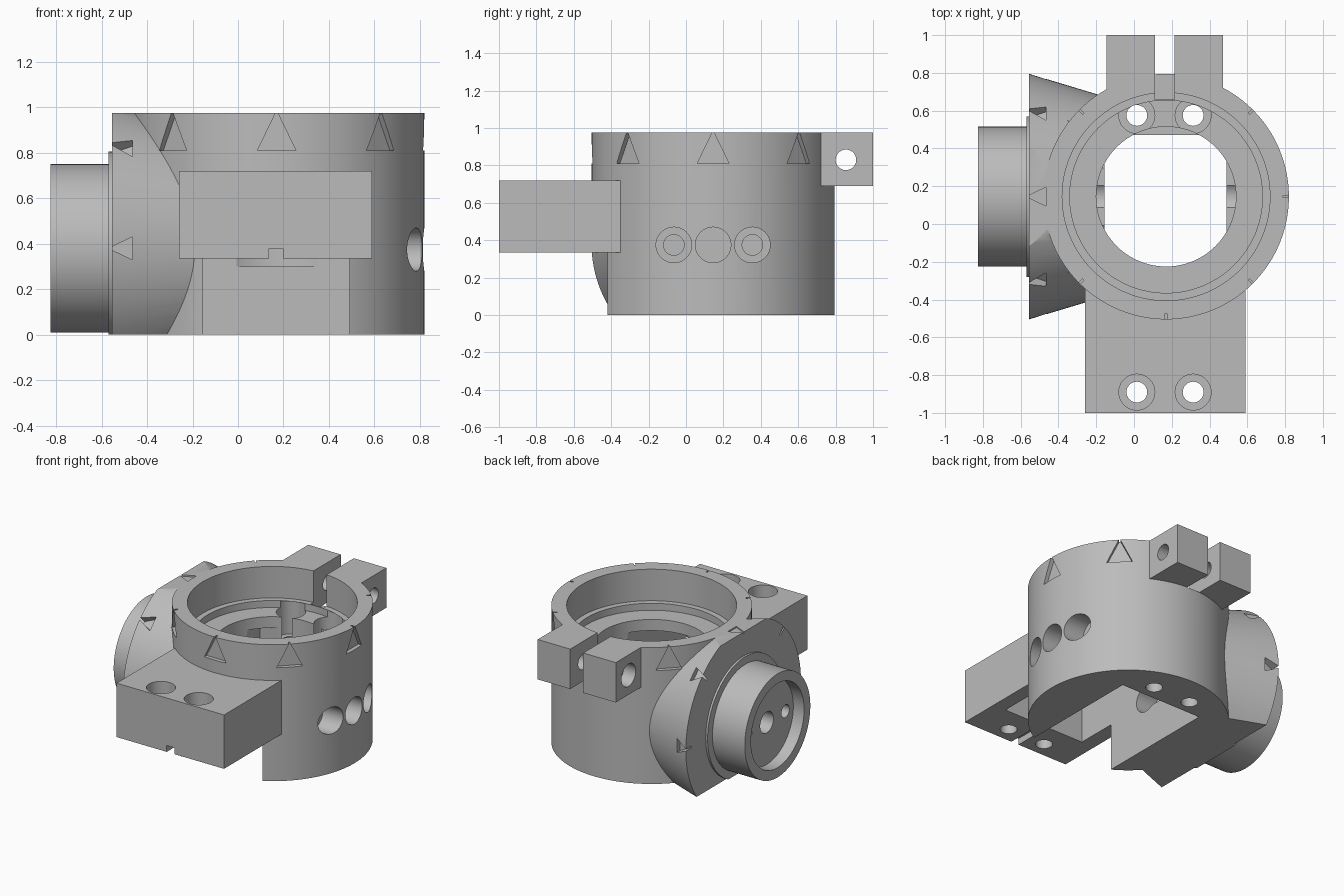
import bpy, bmesh
from math import radians, pi
from mathutils import Matrix, Vector

old = bpy.data.objects.get("Cube")
if old:
    bpy.data.objects.remove(old, do_unlink=True)

CX, CY = 0.17, 0.145      # main ring axis
BZ = 0.38                 # side boss axis height
TOP = 0.975

grey = bpy.data.materials.new("machined grey")
grey.use_nodes = True
colour = (0.5, 0.5, 0.5, 1)
grey.diffuse_color = colour
grey.node_tree.nodes["Principled BSDF"].inputs["Base Color"].default_value = colour


def make(name, bm):
    bmesh.ops.recalc_face_normals(bm, faces=bm.faces[:])
    mesh = bpy.data.meshes.new(name)
    bm.to_mesh(mesh)
    bm.free()
    mesh.materials.append(grey)
    obj = bpy.data.objects.new(name, mesh)
    bpy.context.collection.objects.link(obj)
    return obj


def box(name, x0, x1, y0, y1, z0, z1):
    bm = bmesh.new()
    size = Matrix.Diagonal((x1 - x0, y1 - y0, z1 - z0, 1))
    mid = Matrix.Translation(((x0 + x1) / 2, (y0 + y1) / 2, (z0 + z1) / 2))
    bmesh.ops.create_cube(bm, size=1, matrix=mid @ size)
    return make(name, bm)


def rod(name, axis, start, end, a, b, r, r_end=None, segments=48):
    """Cylinder or cone along x (a, b = y, z) or along z (a, b = x, y)."""
    bm = bmesh.new()
    middle = (start + end) / 2
    if axis == "x":
        place = Matrix.Translation((middle, a, b)) @ Matrix.Rotation(pi / 2, 4, "Y")
    else:
        place = Matrix.Translation((a, b, middle))
    bmesh.ops.create_cone(bm, cap_ends=True, segments=segments, radius1=r,
                          radius2=r if r_end is None else r_end,
                          depth=end - start, matrix=place)
    return make(name, bm)


def wedge(name, points, push, place):
    """Triangular prism made by pushing a triangle along a vector."""
    bm = bmesh.new()
    face = bm.faces.new([bm.verts.new(p) for p in points])
    moved = bmesh.ops.extrude_face_region(bm, geom=[face])["geom"]
    verts = [g for g in moved if isinstance(g, bmesh.types.BMVert)]
    bmesh.ops.translate(bm, verts=verts, vec=Vector(push))
    bmesh.ops.transform(bm, matrix=place, verts=bm.verts[:])
    return make(name, bm)


def combine(target, tool, operation):
    tool.hide_render = True
    mod = target.modifiers.new(operation.lower(), "BOOLEAN")
    mod.operation = operation
    mod.solver = "EXACT"
    mod.object = tool
    bpy.context.view_layer.update()
    graph = bpy.context.evaluated_depsgraph_get()
    result = bpy.data.meshes.new_from_object(target.evaluated_get(graph))
    target.modifiers.clear()
    target.data = result
    bpy.data.objects.remove(tool, do_unlink=True)


# Main ring
body = rod("clamp_ring_body", "z", 0, TOP, CX, CY, 0.65, segments=128)

# Side boss: tapered flange trimmed to the ring height, collar and spigot
flange = rod("flange", "x", -0.555, 0, CY, BZ, 0.65, 0.483, segments=128)
combine(flange, rod("collar", "x", -0.57, -0.5, CY, BZ, 0.425, segments=96), "UNION")
combine(flange, box("trim", -1, 1, -1, 1, 0, TOP), "INTERSECT")
combine(body, flange, "UNION")
combine(body, rod("spigot", "x", -0.825, -0.4, CY, BZ, 0.37, segments=96), "UNION")

# Front arm and the two rear clamp lugs
combine(body, box("arm", -0.26, 0.59, -1, 0, 0.335, 0.72), "UNION")
for x0, x1 in ((-0.145, 0.112), (0.215, 0.472)):
    combine(body, box("lug", x0, x1, 0.64, 1, 0.69, TOP), "UNION")

cutters = []

# Stepped bore and round opening in the floor
for z0, r in ((0.75, 0.55), (0.70, 0.51), (0.3, 0.37)):
    cutters.append(rod("bore", "z", z0, 1.2, CX, CY, r, segments=128))

# Underside channel, open at the front below the arm, and the arm key groove
cutters.append(box("channel", -0.155, 0.49, -0.71, 0.47, -0.1, 0.62))
cutters.append(box("key_groove", 0.137, 0.197, -1.1, -0.6, 0.2, 0.38))

# Clamp split
cutters.append(box("split", 0.112, 0.215, 0.66, 1.1, 0.69, 1.2))

# Counterbored vertical bolt holes in the floor and in the arm
for x in (0.015, 0.313):
    for y, seat, top in ((0.575, 0.5, 0.749), (-0.89, 0.52, 0.9)):
        cutters.append(rod("bolt_hole", "z", -0.1, 0.9, x, y, 0.055))
        cutters.append(rod("bolt_seat", "z", seat, top, x, y, 0.095))

# Clamp screw hole
cutters.append(rod("screw_hole", "x", -0.3, 0.7, 0.855, 0.83, 0.055))
cutters.append(rod("screw_seat", "x", -0.3, -0.05, 0.855, 0.83, 0.08))

# Side access holes and the matching blind holes on the far channel wall
for offset in (-0.21, 0, 0.21):
    y = CY + offset
    cutters.append(rod("access_hole", "x", 0.65 if offset else 0.3, 1, y, BZ - 0.005, 0.095))
    cutters.append(rod("far_hole", "x", -0.35, 0, y, BZ - 0.005, 0.095))
    if offset:
        cutters.append(rod("pin_hole", "x", 0.3, 0.9, y, BZ - 0.005, 0.055))

# Spigot recess with its blind holes
cutters.append(rod("recess", "x", -0.9, -0.74, CY, BZ, 0.30, segments=96))
for offset, r in ((-0.21, 0.045), (0, 0.075), (0.21, 0.045)):
    cutters.append(rod("recess_hole", "x", -0.85, -0.5, CY + offset, BZ, r))

# Triangular index marks around the ring
for angle in (0, 45, -45, -90, 135, -135):
    place = Matrix.Translation((CX, CY, 0)) @ Matrix.Rotation(radians(angle), 4, "Z")
    tri = ((0.62, -0.085, 0.81), (0.62, 0.085, 0.81), (0.62, 0, 0.985))
    cutters.append(wedge("ring_mark", tri, (0.1, 0, 0), place))

# Triangular index marks around the flange
for angle in range(0, 181, 45):
    place = Matrix.Translation((0, CY, BZ)) @ Matrix.Rotation(radians(angle), 4, "X")
    tri = ((-0.57, 0, 0.585), (-0.465, 0.05, 0.585), (-0.465, -0.05, 0.585))
    turn = Matrix.Rotation(-pi / 2, 4, "X")
    cutters.append(wedge("flange_mark", tri, (0, 0, 0.2), place @ turn))

for cutter in cutters:
    combine(body, cutter, "DIFFERENCE")

# Smooth round surfaces, crisp machined edges
bpy.ops.object.select_all(action="DESELECT")
body.select_set(True)
bpy.context.view_layer.objects.active = body
bpy.ops.object.shade_smooth_by_angle(angle=radians(25))
